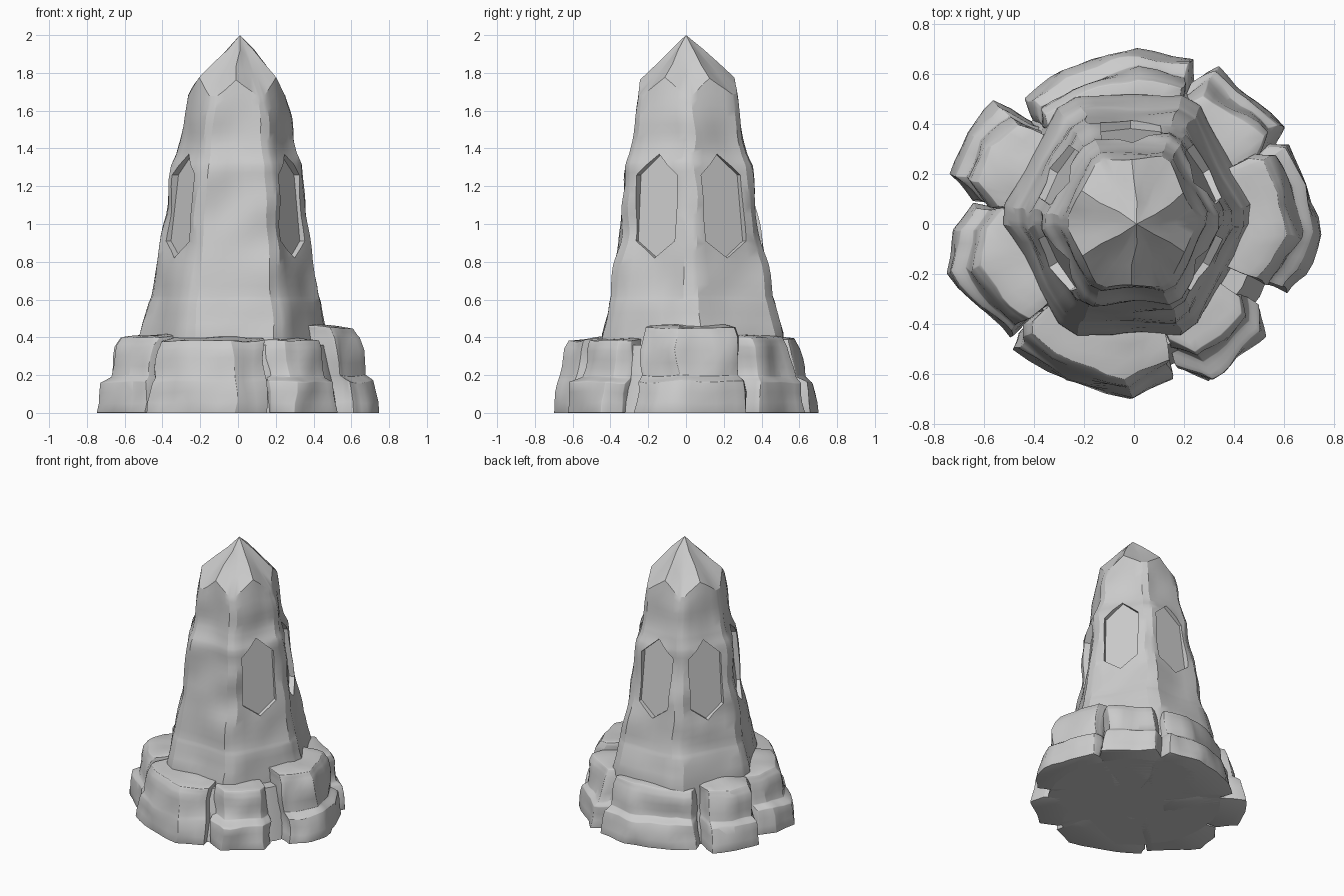
import bpy, bmesh, math, random
from mathutils import Vector, Matrix, noise

random.seed(4)
cube = bpy.data.objects.get("Cube")
if cube:
    bpy.data.objects.remove(cube, do_unlink=True)

stone = bpy.data.materials.new("pale_grey_stone")
stone.use_nodes = True
stone.diffuse_color = (0.6, 0.6, 0.6, 1)
stone.node_tree.nodes["Principled BSDF"].inputs["Base Color"].default_value = (0.6, 0.6, 0.6, 1)


def skin(bm, rings):
    """Join rings of points with quads and return the rings as vertices."""
    loops = [[bm.verts.new(p) for p in ring] for ring in rings]
    for low, high in zip(loops, loops[1:]):
        for i in range(len(low)):
            j = (i + 1) % len(low)
            bm.faces.new((low[i], low[j], high[j], high[i]))
    return loops


def weather(bm, cuts, amount, frequency, offset=0.0):
    """Subdivide and roughen the rock, keeping its underside flat."""
    bmesh.ops.subdivide_edges(bm, edges=bm.edges[:], cuts=cuts, use_grid_fill=True)
    shift = Vector((offset, offset, offset))
    for v in bm.verts:
        n = noise.noise_vector(v.co * frequency + shift) * amount
        on_ground = v.co.z < 0.005
        v.co += Vector((n.x, n.y, 0 if on_ground else n.z * 0.5))


def make_object(bm, name):
    bmesh.ops.recalc_face_normals(bm, faces=bm.faces[:])
    mesh = bpy.data.meshes.new(name)
    bm.to_mesh(mesh)
    bm.free()
    mesh.materials.append(stone)
    obj = bpy.data.objects.new(name, mesh)
    bpy.context.collection.objects.link(obj)
    return obj


def activate(obj):
    bpy.ops.object.select_all(action='DESELECT')
    obj.select_set(True)
    bpy.context.view_layer.objects.active = obj


def smooth(obj, degrees):
    activate(obj)
    bpy.ops.object.shade_smooth_by_angle(angle=math.radians(degrees))


def centre_at(z):
    t = (2 - z) / 1.6
    return Vector((-0.02 * t, 0.035 * t, 0))


def spire_ring(z, radius, mid_lift=0.0):
    """Six-sided section with chamfered corners and a point in each side."""
    corners = [Vector((radius * math.cos(k * math.pi / 3),
                       radius * math.sin(k * math.pi / 3) * 1.06, z)) + centre_at(z)
               for k in range(6)]
    ring = []
    for k in range(6):
        a, b = corners[k], corners[(k + 1) % 6]
        ring += [a.lerp(b, 0.09), a.lerp(b, 0.5) + Vector((0, 0, mid_lift)), a.lerp(b, 0.91)]
    return ring


# Spire: stepped tapering hexagon with a faceted point
profile = [(0.2, 0.53), (0.42, 0.515), (0.58, 0.475), (0.62, 0.46), (0.78, 0.435),
           (0.9, 0.41), (1.05, 0.388), (1.2, 0.37), (1.31, 0.36), (1.37, 0.335),
           (1.44, 0.318), (1.57, 0.298)]
bm = bmesh.new()
rings = [spire_ring(z, r) for z, r in profile] + [spire_ring(1.68, 0.275, 0.09)]
loops = skin(bm, rings)
bm.faces.new(loops[0])
apex = bm.verts.new((0.01, 0, 2))
for i, v in enumerate(loops[-1]):
    bm.faces.new((v, loops[-1][(i + 1) % len(loops[-1])], apex))
weather(bm, 2, 0.022, 5.0)
top = max(bm.verts, key=lambda v: v.co.z)
top.co = (0.01, 0, 2)
spire = make_object(bm, "spire")

# Shallow pointed panels cut into every side but the front
for angle in (30, 90, 150, 210, 330):
    a = math.radians(angle)
    out = Vector((math.cos(a), math.sin(a) * 1.06, 0))
    side = Vector((-math.sin(a), math.cos(a), 0))
    outline = [(0, 0.82), (0.12, 0.91), (0.12, 1.26), (0, 1.37), (-0.12, 1.26), (-0.12, 0.91)]
    bm = bmesh.new()
    layers = []
    for depth in (-0.016, 0.1):
        layers.append([centre_at(z) + side * s + out * (0.446 - 0.116 * z + depth)
                       + Vector((0, 0, z)) for s, z in outline])
    ends = skin(bm, layers)
    bm.faces.new(ends[0])
    bm.faces.new(ends[1])
    cutter = make_object(bm, "panel_cutter")
    cutter.hide_render = True
    cut = spire.modifiers.new("panel", 'BOOLEAN')
    cut.operation, cut.solver, cut.object = 'DIFFERENCE', 'EXACT', cutter
    activate(spire)
    bpy.ops.object.modifier_apply(modifier=cut.name)
    bpy.data.objects.remove(cutter, do_unlink=True)
smooth(spire, 28)

# Base rocks: outer outline, top height and how far the upper tier steps in
rocks = {
    "back_rock": ([(0.23, 0.5), (0.23, 0.66), (0.02, 0.7), (-0.1, 0.68), (-0.28, 0.62),
                   (-0.43, 0.51), (-0.4, 0.42)], 0.39, 0.9),
    "back_left_rock": ([(0.55, 0.3), (0.59, 0.4), (0.46, 0.53), (0.34, 0.63),
                        (0.23, 0.56)], 0.4, 0.89),
    "left_rock": ([(0.57, -0.26), (0.62, -0.28), (0.69, -0.2), (0.74, -0.05), (0.7, 0.17),
                   (0.62, 0.31), (0.55, 0.31)], 0.45, 0.87),
    "front_left_rock": ([(0.17, -0.58), (0.31, -0.64), (0.43, -0.54), (0.52, -0.45),
                         (0.51, -0.34)], 0.38, 0.86),
    "front_rock": ([(-0.46, -0.43), (-0.48, -0.51), (-0.28, -0.63), (-0.02, -0.7),
                    (0.16, -0.6)], 0.385, 0.94),
    "front_right_rock": ([(-0.64, 0.07), (-0.72, -0.02), (-0.75, -0.2), (-0.62, -0.34),
                          (-0.5, -0.45)], 0.4, 0.89),
    "back_right_rock": ([(-0.37, 0.4), (-0.55, 0.48), (-0.66, 0.37), (-0.73, 0.2),
                         (-0.64, 0.09)], 0.4, 0.9),
}
for number, (name, (outline, height, step)) in enumerate(rocks.items()):
    levels = [(1, 0), (0.965, 0.165), (step + 0.01, 0.195), (step - 0.025, height - 0.05),
              (step - 0.06, height), (0.6, height + 0.015)]
    wobble = [random.uniform(-0.025, 0.025) for _ in outline]
    rings = []
    for scale, z in levels:
        upper = 1 if z > 0.18 else 0
        ring = [Vector((x * (scale + upper * w), y * (scale + upper * w), z))
                for (x, y), w in zip(outline, wobble)]
        for x, y in (outline[-1], outline[0]):
            ring.append(Vector((x * 0.35, y * 0.35, z)))
        rings.append(ring)
    bm = bmesh.new()
    ends = skin(bm, rings)
    bm.faces.new(ends[0])
    bm.faces.new(ends[-1])
    weather(bm, 2, 0.03, 6.0, number * 3.7)
    rock = make_object(bm, name)
    bevel = rock.modifiers.new("worn_edges", 'BEVEL')
    bevel.width, bevel.segments = 0.01, 2
    bevel.limit_method, bevel.angle_limit = 'ANGLE', math.radians(35)
    activate(rock)
    bpy.ops.object.modifier_apply(modifier=bevel.name)
    smooth(rock, 35)

# Core that closes the cracks between the rocks
bm = bmesh.new()
bmesh.ops.create_cone(bm, cap_ends=True, segments=24, radius1=0.58, radius2=0.5, depth=0.36,
                      matrix=Matrix.Translation((0, 0, 0.18)))
smooth(make_object(bm, "base_core"), 30)
